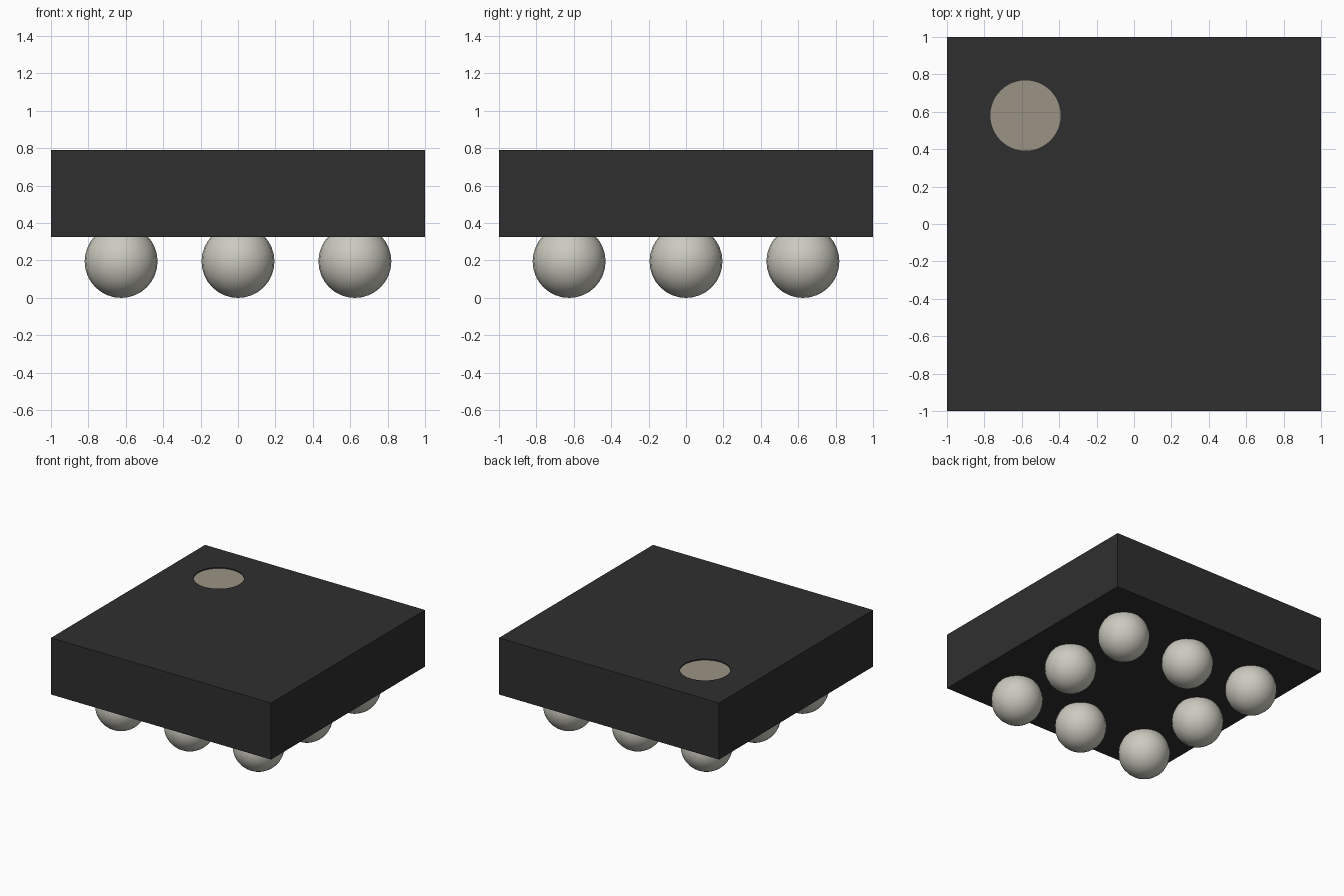
import bpy

if "Cube" in bpy.data.objects:
    bpy.data.objects.remove(bpy.data.objects["Cube"], do_unlink=True)


def material(name, colour):
    mat = bpy.data.materials.new(name)
    mat.use_nodes = True
    rgba = (*colour, 1.0)
    mat.diffuse_color = rgba
    mat.node_tree.nodes["Principled BSDF"].inputs["Base Color"].default_value = rgba
    return mat


def finish(name, mat=None):
    obj = bpy.context.object
    obj.name = obj.data.name = name
    if mat:
        obj.data.materials.append(mat)
    return obj


black = material("black_plastic", (0.028, 0.028, 0.028))
beige = material("beige_marker", (0.33, 0.29, 0.235))
solder = material("solder_grey", (0.60, 0.59, 0.52))

BOTTOM, TOP = 0.325, 0.79
RADIUS, PITCH = 0.195, 0.625
MARK, MARK_RADIUS, RECESS = 0.58, 0.188, 0.012

# Package body
bpy.ops.mesh.primitive_cube_add(size=1, location=(0, 0, (BOTTOM + TOP) / 2))
body = finish("package_body", black)
body.scale = (2, 2, TOP - BOTTOM)
bpy.ops.object.transform_apply(location=False, rotation=False, scale=True)

# Shallow round recess in the top
bpy.ops.mesh.primitive_cylinder_add(vertices=48, radius=MARK_RADIUS, depth=2 * RECESS,
                                    location=(-MARK, MARK, TOP))
cutter = finish("recess_cutter", black)
cutter.hide_render = True
cut = body.modifiers.new("recess", 'BOOLEAN')
cut.operation = 'DIFFERENCE'
cut.solver = 'EXACT'
cut.object = cutter
bpy.context.view_layer.objects.active = body
bpy.ops.object.modifier_apply(modifier=cut.name)
bpy.data.objects.remove(cutter, do_unlink=True)

# Corner marker disc on the recess floor
bpy.ops.mesh.primitive_cylinder_add(vertices=48, radius=MARK_RADIUS, depth=0.004,
                                    location=(-MARK, MARK, TOP - RECESS + 0.002))
finish("corner_marker", beige)

# Ring of solder balls, with the centre position empty
for col in (-1, 0, 1):
    for row in (-1, 0, 1):
        if col == row == 0:
            continue
        bpy.ops.mesh.primitive_uv_sphere_add(segments=24, ring_count=16, radius=RADIUS,
                                             location=(col * PITCH, row * PITCH, RADIUS))
        finish(f"solder_ball_{col + 2}_{row + 2}", solder)
        bpy.ops.object.shade_smooth()
